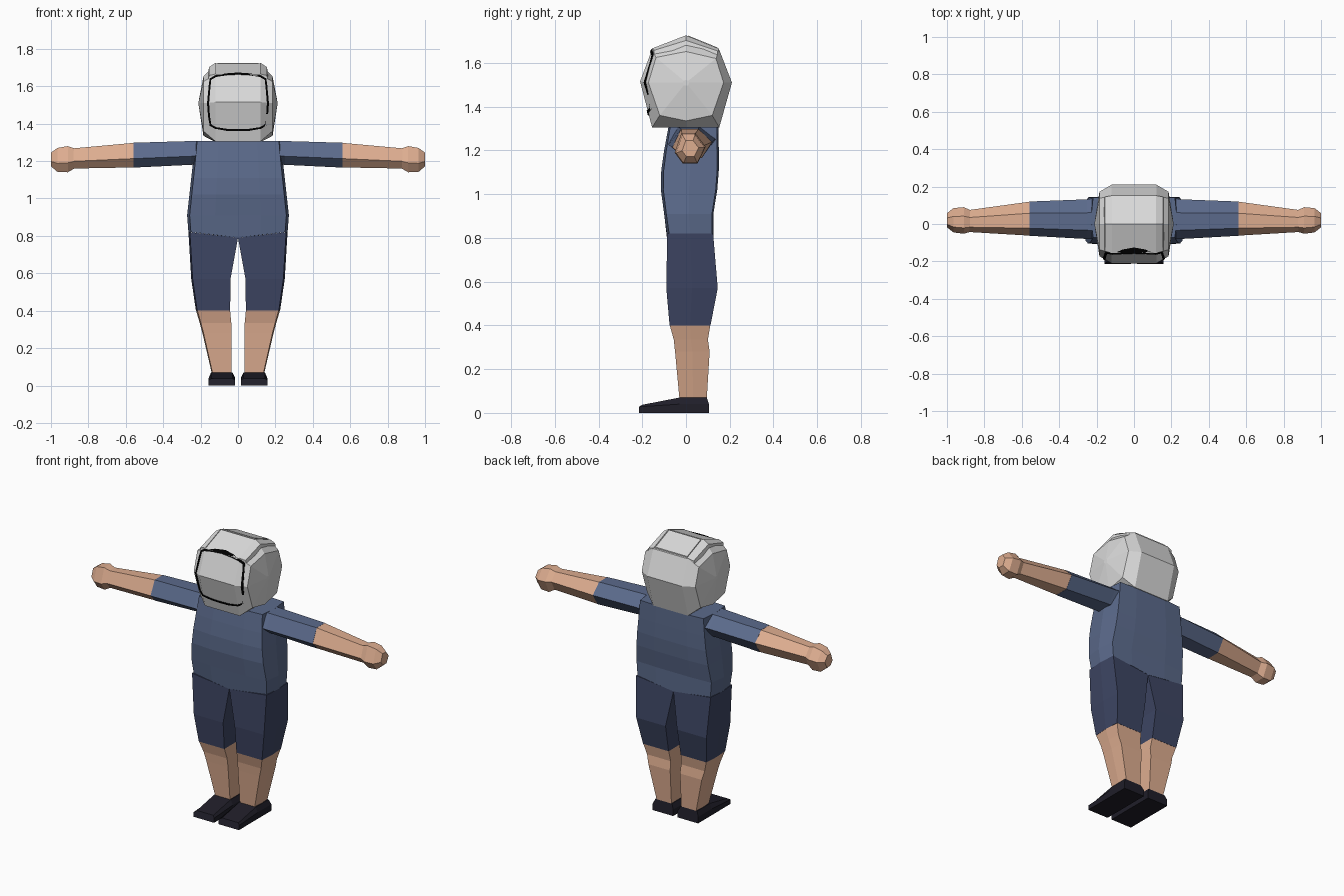
import bpy, bmesh, math
from mathutils import Vector
from mathutils.bvhtree import BVHTree

if "Cube" in bpy.data.objects:
    bpy.data.objects.remove(bpy.data.objects["Cube"])


def material(name, rgb):
    m = bpy.data.materials.new(name)
    m.diffuse_color = (*rgb, 1)
    m.use_nodes = True
    m.node_tree.nodes["Principled BSDF"].inputs["Base Color"].default_value = m.diffuse_color
    return m


SKIN = material("skin", (0.73, 0.42, 0.28))
SHIRT = material("slate blue cloth", (0.105, 0.145, 0.26))
SHORTS = material("navy cloth", (0.047, 0.06, 0.125))
SHOE = material("dark shoe", (0.014, 0.013, 0.022))
HEAD = material("light grey", (0.70, 0.70, 0.70))
BLACK = material("black trim", (0.0, 0.0, 0.0))


def finish(name, bm, mat, mirror=False):
    bmesh.ops.recalc_face_normals(bm, faces=bm.faces)
    me = bpy.data.meshes.new(name)
    bm.to_mesh(me)
    bm.free()
    me.materials.append(mat)
    ob = bpy.data.objects.new(name, me)
    bpy.context.collection.objects.link(ob)
    if mirror:
        ob.modifiers.new("mirror", 'MIRROR')
    return ob


def loft(name, rings, mat, mirror=False, closed=False):
    """Skin a list of equal-length point rings and cap the ends."""
    bm = bmesh.new()
    vs = [[bm.verts.new(p) for p in r] for r in rings]
    n = len(vs[0])
    pairs = list(zip(vs, vs[1:])) + ([(vs[-1], vs[0])] if closed else [])
    for a, b in pairs:
        for i in range(n):
            j = (i + 1) % n
            bm.faces.new((a[i], a[j], b[j], b[i]))
    if not closed:
        bm.faces.new(vs[0])
        bm.faces.new(vs[-1])
    return finish(name, bm, mat, mirror)


# Shirt body: half width, front y, back y, height, dip of the middle
def body_ring(w, f, b, z, dip=0.0):
    m = (f + b) / 2
    return [(w, m, z), (w * .95, f * .9, z), (w * .45, f, z - dip / 2), (0, f, z - dip),
            (-w * .45, f, z - dip / 2), (-w * .95, f * .9, z), (-w, m, z),
            (-w * .95, b * .95, z), (-w * .45, b, z - dip / 2), (0, b, z - dip),
            (w * .45, b, z - dip / 2), (w * .95, b * .95, z)]


loft("shirt_body", [body_ring(*r) for r in [
    (.265, -.086, .125, .82, .03), (.272, -.10, .125, .91), (.26, -.115, .143, 1.02),
    (.25, -.113, .15, 1.11), (.24, -.10, .15, 1.20), (.23, -.08, .148, 1.308)]], SHIRT)


# Legs: inner x, outer x, front y, back y, height, inner height
def leg_ring(x0, x1, f, b, z, zi=None):
    zi = z if zi is None else zi
    return [(x0, f, zi), (x1 * .97, f, z), (x1, (f + b) / 2, z),
            (x1 * .97, b, z), (x0, b, zi)]


loft("shorts_leg", [leg_ring(*r) for r in [
    (0, .265, -.086, .124, .82, .79), (.04, .25, -.09, .145, .57),
    (.042, .225, -.075, .112, .40)]], SHORTS, True)
loft("lower_leg", [leg_ring(*r) for r in [
    (.042, .224, -.074, .111, .40), (.036, .205, -.056, .10, .335),
    (.034, .19, -.05, .108, .28), (.034, .14, -.03, .095, .065)]], SKIN, True)

# Shoes: sloped wedge, narrower at the top
shoe_rows = [(.105, .095, .04, .07), (-.03, -.03, .04, .07), (-.215, -.20, .028, .037)]
loft("shoe", [[(.015, yb, 0), (.157, yb, 0), (.157, yb, zm), (.144, yt, zt),
               (.03, yt, zt), (.015, yb, zm)] for yb, yt, zm, zt in shoe_rows], SHOE, True)


# Arms: six-sided sections along x
def arm_ring(x, y0, y1, z0, z1):
    shape = [(.22, 1), (.66, 1), (1, .55), (.74, 0), (.26, 0), (0, .36)]
    return [(x, y0 + (y1 - y0) * u, z0 + (z1 - z0) * v) for u, v in shape]


loft("sleeve", [arm_ring(.17, -.085, .145, 1.185, 1.308),
                arm_ring(.25, -.08, .132, 1.18, 1.307),
                arm_ring(.56, -.063, .12, 1.165, 1.298)], SHIRT, True)
loft("forearm", [arm_ring(.56, -.062, .119, 1.166, 1.297),
                 arm_ring(.88, -.043, .075, 1.16, 1.268)], SKIN, True)
loft("hand", [arm_ring(.875, -.042, .074, 1.16, 1.268),
              arm_ring(.91, -.052, .09, 1.14, 1.28),
              arm_ring(.965, -.045, .085, 1.142, 1.27),
              arm_ring(1.0, -.018, .058, 1.172, 1.245)], SKIN, True)

# Helmet: eight-sided profile lofted sideways, rounded toward each side
profile = [(-.155, 1.305), (-.21, 1.515), (-.155, 1.662), (0, 1.722),
           (.152, 1.66), (.21, 1.51), (.152, 1.305), (0, 1.302)]
inner = [(-.12, 1.36), (-.172, 1.51), (-.137, 1.625), (0, 1.652),
         (.137, 1.62), (.172, 1.51), (.12, 1.36), (0, 1.335)]


def helmet_ring(x):
    t = max(0, (abs(x) - .12) / .065)
    s = math.copysign(1, x)
    if t > 1:  # almost a point in the middle of the side
        return [(x, y * .08, 1.51 + (z - 1.51) * .08) for y, z in inner]
    return [(s * abs(x), a[0] + (b[0] - a[0]) * t, a[1] + (b[1] - a[1]) * t)
            for a, b in zip(profile, inner)]


helmet = loft("helmet", [helmet_ring(x) for x in
                         (-.21, -.185, -.12, 0, .12, .185, .21)], HEAD)

# Raised strip over each upper side of the helmet
strip = []
for i in (2, 3, 4):
    (ya, za), (yb, zb) = profile[i], inner[i]
    yz = lambda t, up: (ya + (yb - ya) * t, za + (zb - za) * t + up)
    strip.append([(.115, *yz(0, -.01)), (.118, *yz(0, .004)),
                  (.155, *yz(.45, .012)), (.16, *yz(.6, -.01))])
loft("helmet_side_strip", strip, HEAD, True)

# Raised panel on the rear of the crown
loft("crown_panel", [[(x, y, z) for x in (-.11, .11) for z in
                      ((zc - .012, zc + .006) if x < 0 else (zc + .006, zc - .012))]
                     for y, zc in ((.01, 1.719), (.145, 1.664))], HEAD)

# Visor seam: a thin closed band laid on the front of the helmet
tree = BVHTree.FromPolygons([v.co for v in helmet.data.vertices],
                            [p.vertices for p in helmet.data.polygons])
half = [(0, 1.668), (.06, 1.664), (.12, 1.654), (.147, 1.638), (.152, 1.60), (.16, 1.51),
        (.155, 1.44), (.147, 1.392), (.12, 1.377), (.06, 1.367)]
outline = half + [(0, 1.365)] + [(-x, z) for x, z in half[:0:-1]]
centre = Vector((0, 1.515))


def on_helmet(p, lift):
    hit = tree.ray_cast(Vector((p.x, -1, p.y)), Vector((0, 1, 0)))[0]
    return (p.x, hit.y - lift, p.y)


rings = []
for p in map(Vector, outline):
    d = (p - centre).normalized() * .0055
    rings.append([on_helmet(p + d, -.003), on_helmet(p + d, .005),
                  on_helmet(p - d, .005), on_helmet(p - d, -.003)])
loft("visor_seam", rings, BLACK, closed=True)
